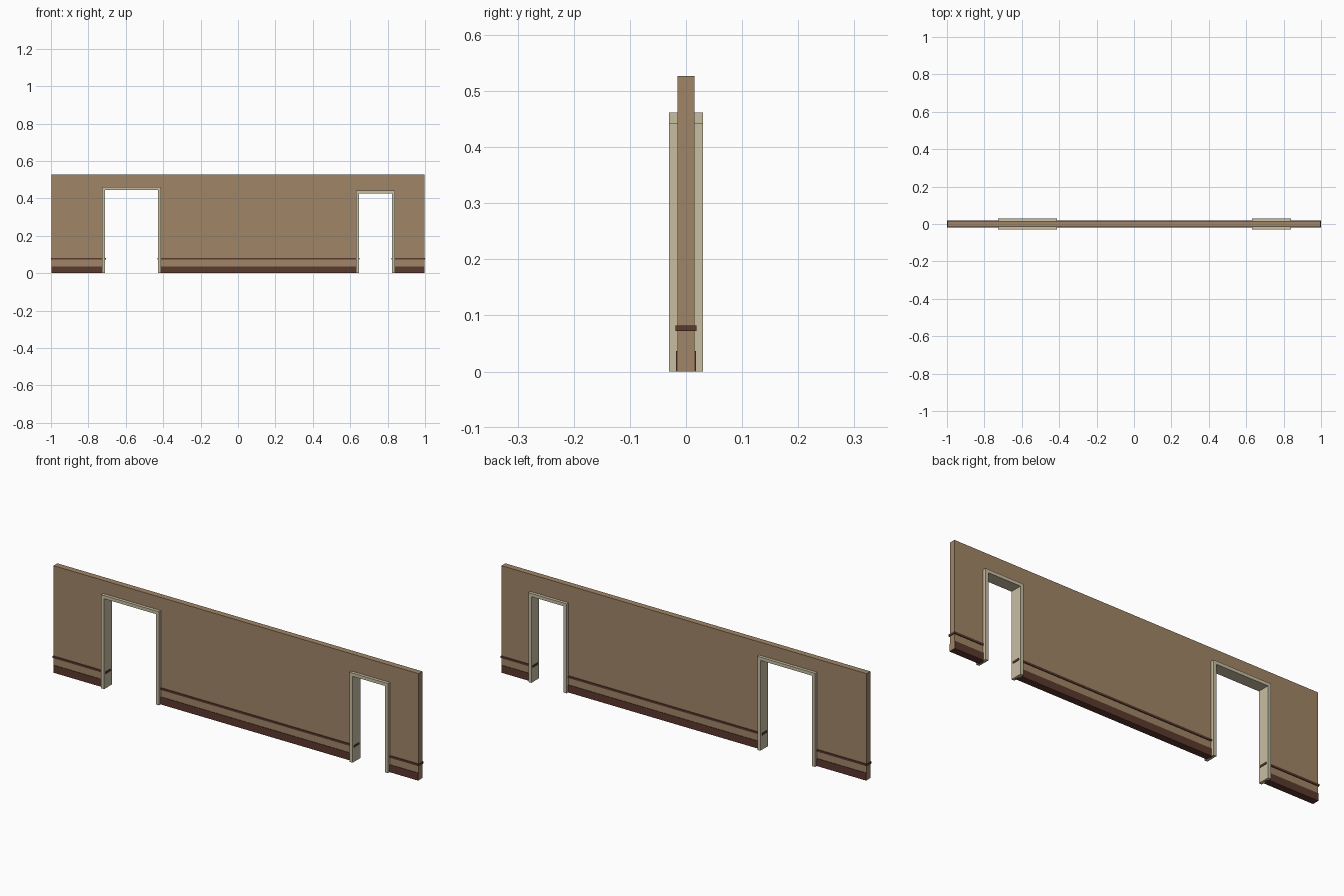
import bpy, bmesh

if "Cube" in bpy.data.objects:
    bpy.data.objects.remove(bpy.data.objects["Cube"])

# Main sizes
WALL_END, WALL_TOP, WALL_HALF = 0.997, 0.527, 0.015
CASING, CASING_HALF = 0.016, 0.03
# Doorways: outer left x, outer right x, outer top z of the casing
DOORS = [(-0.726, -0.411, 0.462), (0.631, 0.84, 0.442)]


def material(name, rgb):
    m = bpy.data.materials.new(name)
    m.diffuse_color = (*rgb, 1)
    m.use_nodes = True
    m.node_tree.nodes["Principled BSDF"].inputs["Base Color"].default_value = m.diffuse_color
    return m


tan = material("tan wall", (0.355, 0.235, 0.137))
dark = material("dark wood", (0.105, 0.041, 0.027))
cream = material("cream trim", (0.58, 0.515, 0.365))


def extrude_profile(name, outlines, half, mat):
    """Extrude closed x/z outlines symmetrically through the wall."""
    bm = bmesh.new()
    for pts in outlines:
        face = bm.faces.new([bm.verts.new((x, -half, z)) for x, z in pts])
        out = bmesh.ops.extrude_face_region(bm, geom=[face], use_keep_orig=True)
        verts = [v for v in out["geom"] if isinstance(v, bmesh.types.BMVert)]
        bmesh.ops.translate(bm, verts=verts, vec=(0, 2 * half, 0))
    bmesh.ops.recalc_face_normals(bm, faces=bm.faces)
    mesh = bpy.data.meshes.new(name)
    bm.to_mesh(mesh)
    bm.free()
    mesh.materials.append(mat)
    obj = bpy.data.objects.new(name, mesh)
    bpy.context.collection.objects.link(obj)
    return obj


def strips(end, inset, z0, z1):
    """Rectangles along the wall, interrupted by the doorways."""
    stops = [-end]
    for left, right, _ in DOORS:
        stops += [left + inset, right - inset]
    stops.append(end)
    return [[(a, z0), (b, z0), (b, z1), (a, z1)]
            for a, b in zip(stops[::2], stops[1::2])]


# Wall with two notched doorways, edges buried inside the casings
h = CASING / 2
outline = [(-WALL_END, 0.001)]
for left, right, top in DOORS:
    outline += [(left + h, 0.001), (left + h, top - h),
                (right - h, top - h), (right - h, 0.001)]
outline += [(WALL_END, 0.001), (WALL_END, WALL_TOP), (-WALL_END, WALL_TOP)]
extrude_profile("wall", [outline], WALL_HALF, tan)

# Baseboard and thin rail on both sides
extrude_profile("baseboard", strips(WALL_END - 0.001, h, 0, 0.037), 0.0175, dark)
extrude_profile("wall_rail", strips(1.0, CASING + 0.003, 0.072, 0.082), 0.019, dark)

# Door casings
for name, (l, r, t) in zip(("wide_door_casing", "narrow_door_casing"), DOORS):
    c = CASING
    extrude_profile(name, [[(l, 0), (l + c, 0), (l + c, t - c), (r - c, t - c),
                            (r - c, 0), (r, 0), (r, t), (l, t)]], CASING_HALF, cream)
